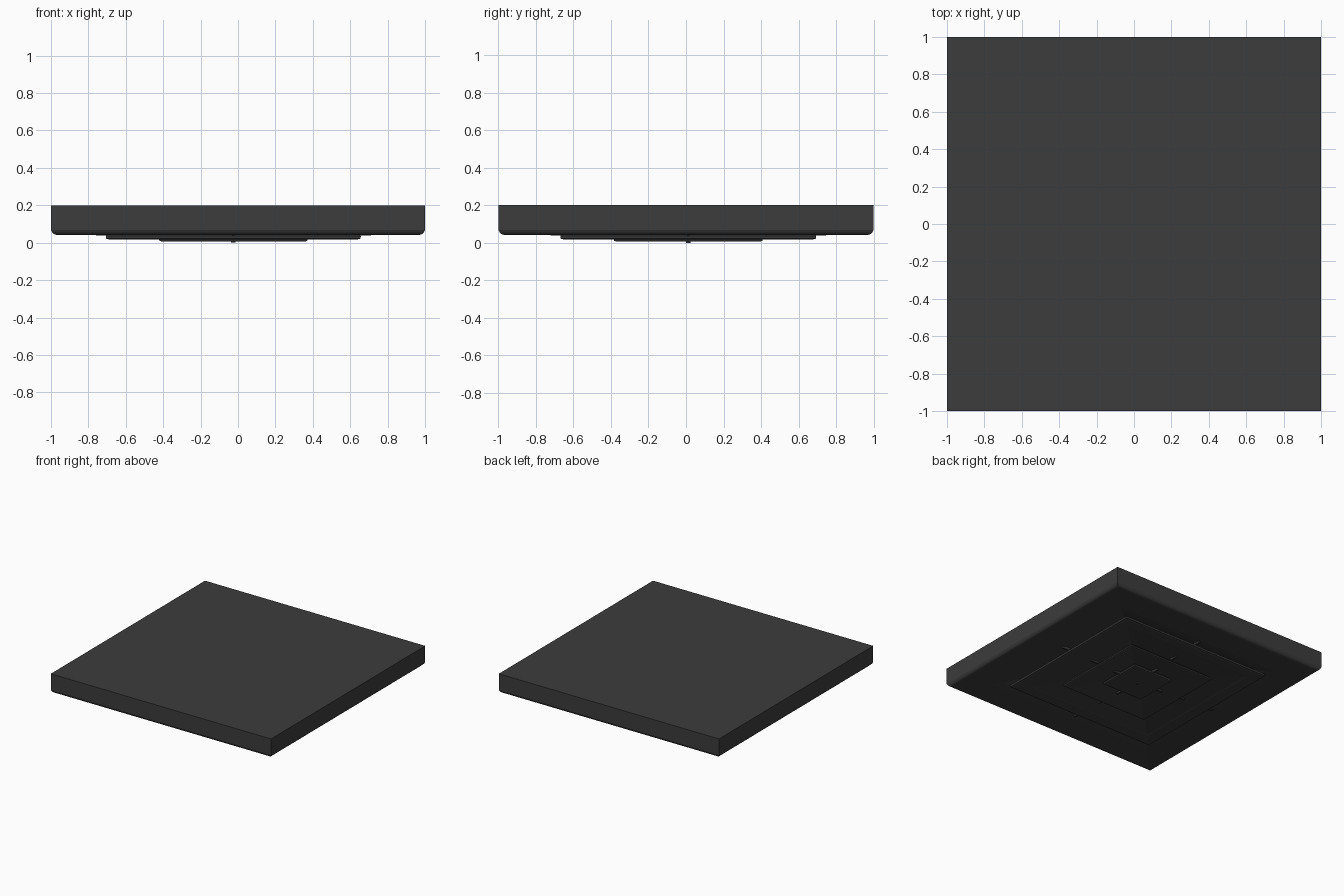
import bpy, bmesh

if "Cube" in bpy.data.objects:
    bpy.data.objects.remove(bpy.data.objects["Cube"])

CX, CY = -0.025, 0.012   # louvre centre sits slightly off the frame centre

mat = bpy.data.materials.new("dark_grey")
mat.diffuse_color = (0.045, 0.045, 0.045, 1)
mat.use_nodes = True
mat.node_tree.nodes["Principled BSDF"].inputs["Base Color"].default_value = mat.diffuse_color


def square_loft(name, profile, cx=0, cy=0, closed=False, cap_start=False, cap_end=False):
    """Sweep a (half width, z) profile around a square."""
    bm = bmesh.new()
    rings = [[bm.verts.new((cx + sx * h, cy + sy * h, z))
              for sx, sy in ((-1, -1), (1, -1), (1, 1), (-1, 1))] for h, z in profile]
    pairs = list(zip(rings, rings[1:]))
    if closed:
        pairs.append((rings[-1], rings[0]))
    for a, b in pairs:
        for i in range(4):
            j = (i + 1) % 4
            bm.faces.new((a[i], a[j], b[j], b[i]))
    if cap_start:
        bm.faces.new(rings[0])
    if cap_end:
        bm.faces.new(rings[-1])
    bmesh.ops.recalc_face_normals(bm, faces=bm.faces)
    me = bpy.data.meshes.new(name)
    bm.to_mesh(me)
    bm.free()
    ob = bpy.data.objects.new(name, me)
    bpy.context.collection.objects.link(ob)
    me.materials.append(mat)
    return ob


def box(name, loc, size):
    bpy.ops.mesh.primitive_cube_add(size=1, location=loc)
    ob = bpy.context.object
    ob.name = name
    ob.scale = size
    ob.data.materials.append(mat)


# Outer casing: flat top, rounded lower rim, shallow recess in the underside
square_loft("casing", [(1, 0.2), (1, 0.068), (0.994, 0.055), (0.985, 0.046), (0.97, 0.042),
                       (0.76, 0.045), (0.70, 0.055), (0.62, 0.085)],
            cap_start=True, cap_end=True)

# Outer louvre: flared lip, sloping inward and up
square_loft("outer_louvre", [(0.655, 0.055), (0.682, 0.036), (0.68, 0.022), (0.665, 0.018),
                             (0.585, 0.020), (0.57, 0.024), (0.36, 0.052), (0.36, 0.062)],
            CX, CY, closed=True)

# Middle louvre
square_loft("middle_louvre", [(0.375, 0.04), (0.397, 0.02), (0.395, 0.010), (0.385, 0.007),
                              (0.16, 0.038), (0.16, 0.05)],
            CX, CY, closed=True)

# Centre plate
square_loft("centre_plate", [(0.165, 0.045), (0.185, 0.022), (0.18, 0.012), (0.17, 0.009)],
            CX, CY, cap_start=True, cap_end=True)

# Support ribs bridging the gaps between louvres
for k, (r, z) in enumerate([(0.70, 0.050), (0.42, 0.042), (0.205, 0.028)]):
    for s in (-1, 1):
        box(f"rib_x_{k}_{s}", (CX + s * r, CY, z), (0.07, 0.014, 0.024))
        box(f"rib_y_{k}_{s}", (CX, CY + s * r, z), (0.014, 0.07, 0.024))

# Fixing screw in the centre
bpy.ops.mesh.primitive_cylinder_add(vertices=12, radius=0.012, depth=0.012,
                                    location=(CX, CY, 0.006))
screw = bpy.context.object
screw.name = "centre_screw"
screw.data.materials.append(mat)
